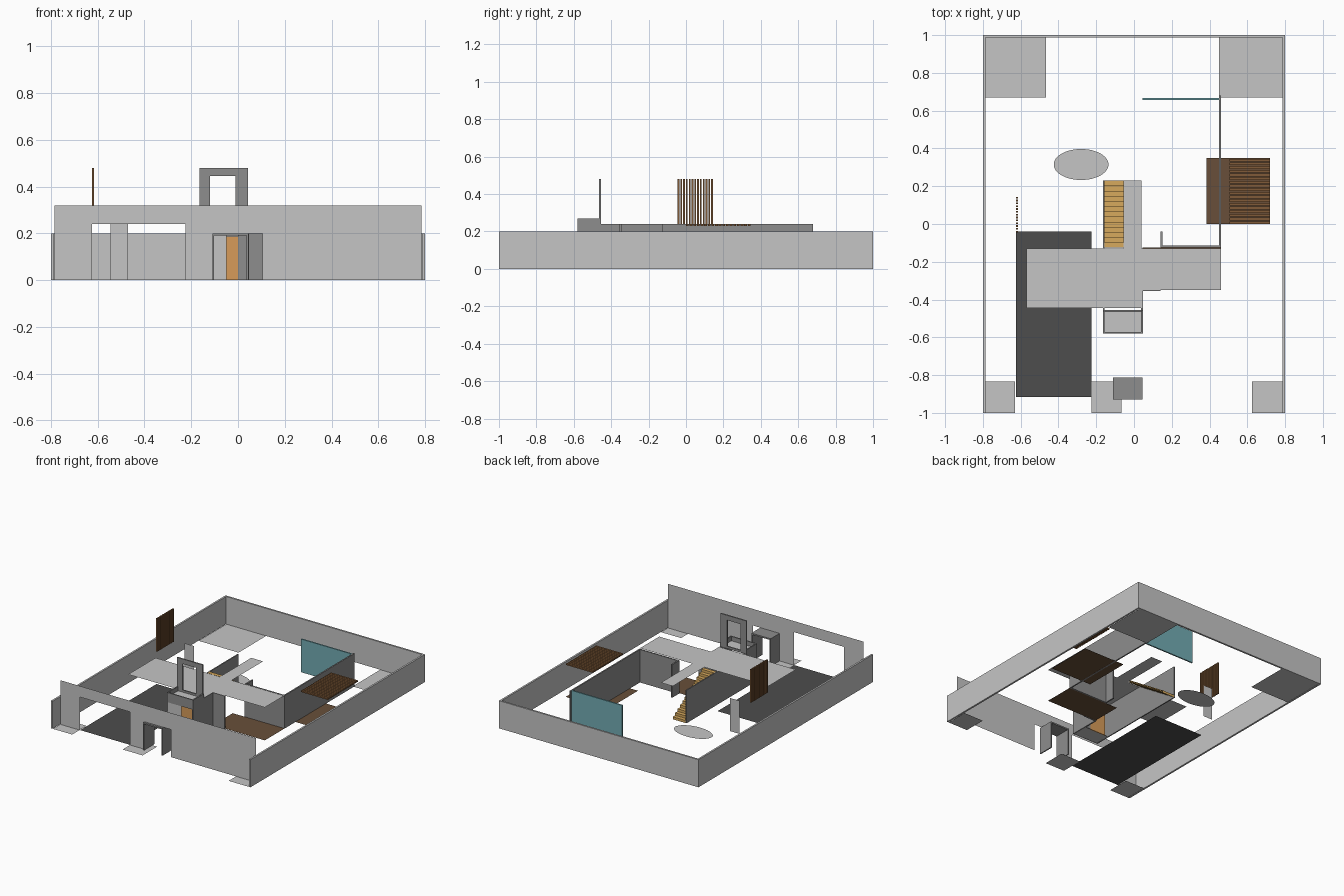
import bpy, math

if "Cube" in bpy.data.objects:
    bpy.data.objects.remove(bpy.data.objects["Cube"])


def material(name, rgb):
    m = bpy.data.materials.new(name)
    m.diffuse_color = (*rgb, 1)
    m.use_nodes = True
    m.node_tree.nodes["Principled BSDF"].inputs["Base Color"].default_value = m.diffuse_color
    return m


LIGHT = material("light_grey", (.56, .56, .56))
MID = material("mid_grey", (.27, .27, .27))
DARK = material("asphalt", (.075, .075, .075))
DECK = material("deck_brown", (.14, .078, .041))
SLAT = material("slat_brown", (.22, .105, .04))
DOOR = material("door_orange", (.68, .33, .1))
STAIR = material("stair_wood", (.68, .40, .11))
GLASS = material("teal_glass", (.17, .41, .45))


def mesh(name, verts, faces, mat):
    me = bpy.data.meshes.new(name)
    me.from_pydata(verts, [], faces)
    me.materials.append(mat)
    ob = bpy.data.objects.new(name, me)
    bpy.context.collection.objects.link(ob)
    return ob


def boxes(name, specs, mat):
    """One object from several (x0, x1, y0, y1, z0, z1) boxes."""
    v, f = [], []
    for x0, x1, y0, y1, z0, z1 in specs:
        n = len(v)
        v += [(x, y, z) for z in (z0, z1)
              for x, y in ((x0, y0), (x1, y0), (x1, y1), (x0, y1))]
        for q in ((3, 2, 1, 0), (4, 5, 6, 7), (0, 1, 5, 4),
                  (1, 2, 6, 5), (2, 3, 7, 6), (3, 0, 4, 7)):
            f.append([n + i for i in q])
    return mesh(name, v, f, mat)


def flat(name, pts, z, mat):
    """Horizontal sheet."""
    return mesh(name, [(x, y, z) for x, y in pts], [list(range(len(pts)))], mat)


def rect(x0, x1, y0, y1):
    return [(x0, y0), (x1, y0), (x1, y1), (x0, y1)]


def upright(name, pts, y, mat):
    """Vertical sheet facing the front."""
    return mesh(name, [(x, y, z) for x, z in pts], [list(range(len(pts)))], mat)


# Plot walls on three sides
T = .013
boxes("boundary_wall", [(-.8, -.8 + T, -1, 1, 0, .2), (.8 - T, .8, -1, 1, 0, .2),
                        (-.8 + T, .8 - T, 1 - T, 1, 0, .2)], LIGHT)

# Tall front wall with garage and entrance openings
upright("front_wall", [(-.785, 0), (-.625, 0), (-.625, .24), (-.225, .24), (-.225, 0),
                       (-.11, 0), (-.11, .2), (.105, .2), (.105, 0), (.785, 0),
                       (.785, .32), (-.785, .32)], -.915, LIGHT)

# Ground patches
for i, r in enumerate([(-.785, -.465, .67, .988), (.45, .785, .67, .988),
                       (-.785, -.63, -1, -.835), (-.225, -.065, -1, -.835),
                       (.625, .785, -1, -.835)]):
    flat(f"ground_patch_{i + 1}", rect(*r), 0, LIGHT)
flat("oval_pond", [(-.28 + .145 * math.cos(a * math.pi / 24),
                    .315 + .082 * math.sin(a * math.pi / 24)) for a in range(48)], 0, LIGHT)
flat("driveway", rect(-.625, -.225, -.915, -.04), .001, DARK)
flat("terrace_floor", rect(.045, .46, -.35, -.125), .001, DECK)
flat("pergola_floor", rect(.385, .72, 0, .35), .001, DECK)
flat("entrance_floor", rect(-.165, .045, -.58, -.46), .001, LIGHT)

# Upper floor slab
flat("upper_slab", [(-.57, -.445), (.045, -.445), (.045, -.35), (.46, -.35), (.46, -.13),
                    (.04, -.13), (.04, .23), (-.055, .23), (-.055, -.13), (-.57, -.13)],
     .24, LIGHT)

# House walls
W = .01
boxes("house_walls", [
    (.45, .46, -.125, .68, 0, .239),
    (.14, .45, -.125, -.115, 0, .239),
    (.14, .15, -.115, -.04, 0, .239),
    (.045, .14, -.355, -.345, 0, .239),
    (.037, .047, -.455, -.345, 0, .239),
    (-.165, -.157, -.455, .23, 0, .239)], MID)

# Glass wall at the back
boxes("glass_wall", [(.045, .45, .657, .667, 0, .24)], GLASS)

# Portal in the front wall
boxes("entrance_portal", [(-.11, -.102, -.93, -.812, 0, .19),
                          (.037, .045, -.93, -.812, 0, .19),
                          (-.11, .045, -.93, -.812, .19, .2)], MID)

# Entrance block with balcony on top
boxes("entrance_sides", [(.037, .047, -.58, -.455, 0, .27),
                         (-.165, -.157, -.58, -.455, 0, .27),
                         (-.157, .037, -.58, -.572, .2, .27),
                         (0, .037, -.463, -.455, 0, .239)], MID)
upright("entrance_panel", [(-.157, 0), (-.05, 0), (-.05, .2), (-.157, .2)], -.576, LIGHT)
flat("balcony_floor", rect(-.157, .037, -.572, -.455), .238, LIGHT)
boxes("front_door", [(-.13, 0, -.463, -.457, 0, .187)], DOOR)

# Balcony window frame
boxes("balcony_frame", [(-.165, -.12, -.465, -.455, .24, .48),
                        (-.01, .042, -.465, -.455, .24, .48),
                        (-.12, -.01, -.465, -.455, .445, .48),
                        (-.12, -.01, -.465, -.455, .24, .255)], MID)

# Open staircase: folded treads and risers
N, verts = 13, []
for i in range(N):
    y0, y1 = .23 - i * .355 / N, .23 - (i + 1) * .355 / N
    z0, z1 = i * .238 / N, (i + 1) * .238 / N
    for y, z in ((y0, z0), (y0, z1), (y1, z1)):
        verts += [(-.157, y, z), (-.055, y, z)]
mesh("stairs", verts, [(2 * k, 2 * k + 1, 2 * k + 3, 2 * k + 2)
                       for k in range(3 * N - 1)], STAIR)

# Pergola slats
boxes("pergola_slats", [(.505, .72, i * .35 / 18, i * .35 / 18 + .0145, .23, .24)
                        for i in range(18)], SLAT)

# Upright slatted screen on its small wall
boxes("slat_screen", [(-.625, -.615, -.045 + i * .015, -.036 + i * .015, .24, .48)
                      for i in range(13)], SLAT)
upright("garden_panel", [(-.545, 0), (-.47, 0), (-.47, .24), (-.545, .24)], .165, LIGHT)
